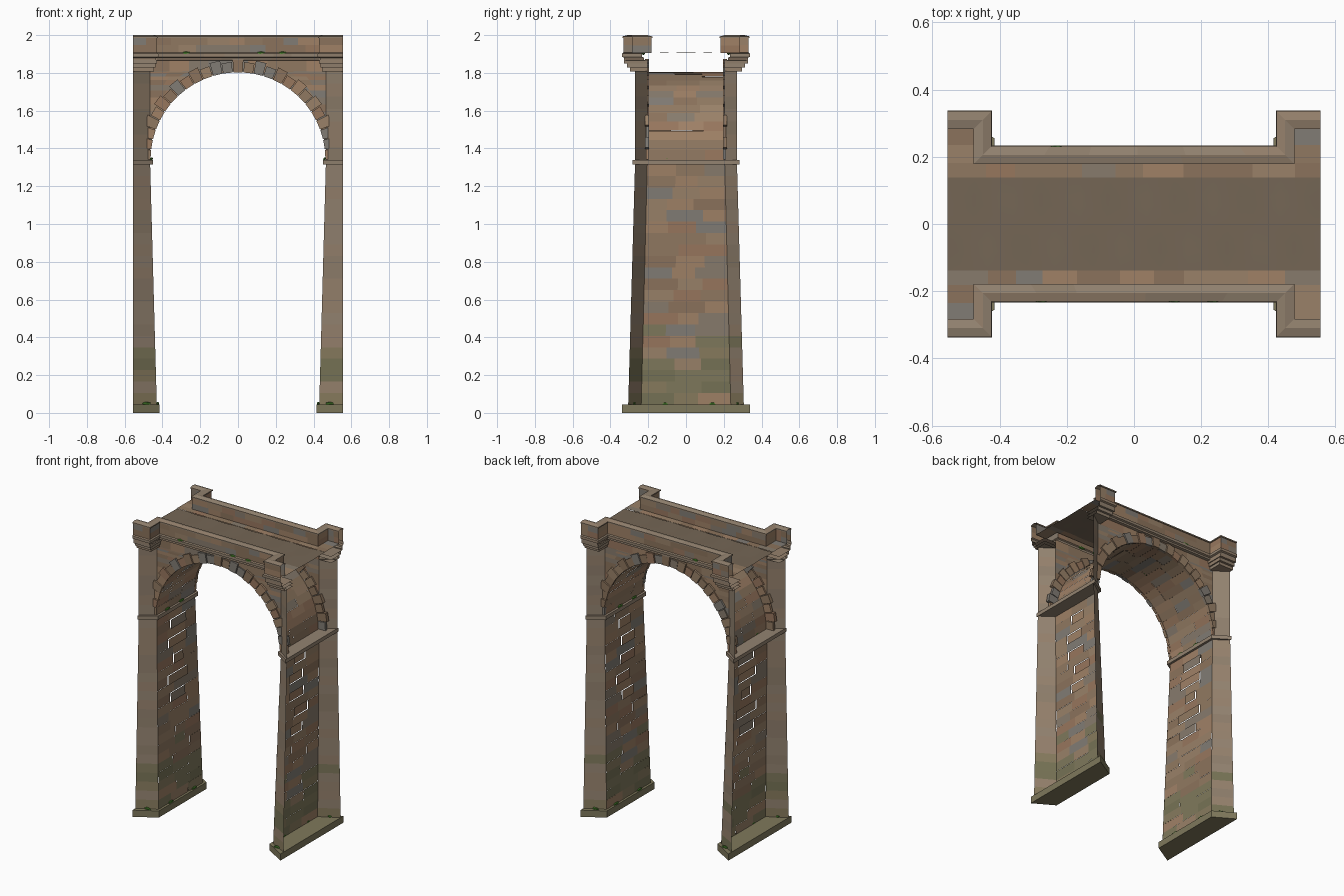
import bpy, math, random
from mathutils import Vector

if "Cube" in bpy.data.objects:
    bpy.data.objects.remove(bpy.data.objects["Cube"])

random.seed(4)
END = 0.555                      # open ends of the repeating span
RAD, SPRING = 0.465, 1.34        # arch radius and springing height

# Materials
def mat(name, r, g, b):
    m = bpy.data.materials.new(name)
    m.diffuse_color = tuple((c / 255) ** 2.2 for c in (r, g, b)) + (1,)
    m.use_nodes = True
    m.node_tree.nodes["Principled BSDF"].inputs["Base Color"].default_value = m.diffuse_color
    return m

STONE = [mat("stone_%d" % i, *c) for i, c in enumerate([
    (152, 128, 104), (143, 120, 97), (158, 128, 102), (134, 122, 108),
    (150, 118, 94), (128, 123, 116), (138, 114, 92)])]
PLAIN = [mat("dressed_%d" % i, *c) for i, c in enumerate([
    (146, 130, 112), (141, 125, 107), (148, 128, 108)])]
MOSSY = [mat("mossy_%d" % i, *c) for i, c in enumerate([
    (126, 120, 92), (134, 122, 94), (118, 114, 86)])]
ROAD = [mat("road_earth", 116, 102, 86)]
LEAF = [mat("tuft_green", 68, 120, 44)]
ALL = STONE + PLAIN + MOSSY + ROAD + LEAF


class Part:
    """Collects faces, each with a material and an outward direction."""
    def __init__(self, name):
        self.name, self.v, self.f, self.m = name, [], [], []

    def face(self, pts, out, pool):
        pts = [Vector(p) for p in pts]
        n = (pts[1] - pts[0]).cross(pts[2] - pts[0])
        if n.dot(Vector(out)) < 0:
            pts.reverse()
        self.f.append(range(len(self.v), len(self.v) + len(pts)))
        self.v += pts
        self.m.append(ALL.index(random.choice(pool)))

    def prism(self, plan, z0, z1, pool):
        c = sum((Vector((x, y, 0)) for x, y in plan), Vector()) / len(plan)
        self.face([(x, y, z1) for x, y in plan], (0, 0, 1), pool)
        self.face([(x, y, z0) for x, y in plan], (0, 0, -1), pool)
        for a, b in zip(plan, plan[1:] + plan[:1]):
            o = Vector(((a[0] + b[0]) / 2, (a[1] + b[1]) / 2, 0)) - c
            self.face([(*a, z0), (*b, z0), (*b, z1), (*a, z1)], o, pool)

    def build(self, weld=False):
        me = bpy.data.meshes.new(self.name)
        me.from_pydata(self.v, [], self.f)
        for m in ALL:
            me.materials.append(m)
        me.polygons.foreach_set("material_index", self.m)
        ob = bpy.data.objects.new(self.name, me)
        bpy.context.collection.objects.link(ob)
        return ob


def lerp(a, b, t):
    return a + (b - a) * t

def cuts(n, jitter=0.25):
    return [0] + [(i + random.uniform(-jitter, jitter)) / n for i in range(1, n)] + [1]

def tone(z, pool):
    return MOSSY if random.random() < 0.9 - z * 2 else pool

# Half piers: pointed footing, tapering shell, impost slab
for side, s in (("left", -1), ("right", 1)):
    foot, impost = Part(side + "_footing"), Part(side + "_impost")
    foot.prism([(s * 0.415, -0.255), (s * 0.415, 0.255), (s * END, 0.338), (s * END, -0.338)], 0, 0.045, MOSSY[:1])
    impost.prism([(s * 0.45, -0.215), (s * 0.45, 0.215), (s * END, 0.282), (s * END, -0.282)], 1.315, 1.34, PLAIN[:1])
    foot.build()
    impost.build()

    wall, cut = Part(side + "_pier_courses"), Part(side + "_pier_cutwaters")
    rows = 21
    for i in range(rows):
        t0, t1 = i / rows, (i + 1) / rows
        z0, z1 = lerp(0.045, 1.315, t0), lerp(0.045, 1.315, t1)
        x0, x1 = lerp(0.43, 0.465, t0), lerp(0.43, 0.465, t1)
        w0, w1 = lerp(0.237, 0.205, t0), lerp(0.237, 0.205, t1)
        e0, e1 = lerp(0.306, 0.27, t0), lerp(0.306, 0.27, t1)
        c = cuts(3)
        for k in range(3):
            d = 0.006 if (k == 1 and i % 2 and z0 > 0.6) else random.uniform(-0.001, 0.001)
            a, b = c[k] * 2 - 1, c[k + 1] * 2 - 1
            wall.face([(s * (x0 - d), a * w0, z0), (s * (x0 - d), b * w0, z0),
                       (s * (x1 - d), b * w1, z1), (s * (x1 - d), a * w1, z1)], (-s, 0, 0), tone(z0, STONE))
        for q in (-1, 1):
            cut.face([(s * x0, q * w0, z0), (s * END, q * e0, z0), (s * END, q * e1, z1), (s * x1, q * w1, z1)],
                     (0, q, 0), tone(z0, PLAIN))
    # Cutwaters carried straight up beside the arch
    for i in range(7):
        z0, z1 = lerp(1.34, 1.81, i / 7), lerp(1.34, 1.81, (i + 1) / 7)
        for q in (-1, 1):
            cut.face([(s * RAD, q * 0.205, z0), (s * END, q * 0.27, z0),
                      (s * END, q * 0.27, z1), (s * RAD, q * 0.205, z1)], (0, q, 0), PLAIN)
    wall.build()
    cut.build()

# Arch soffit in long courses
soffit = Part("arch_soffit")
N = 28
for i in range(N):
    a, b = math.pi * i / N, math.pi * (i + 1) / N
    c = cuts(3)
    for k in range(3):
        r = RAD + random.uniform(-0.001, 0.001)
        y0, y1 = lerp(-0.205, 0.205, c[k]), lerp(-0.205, 0.205, c[k + 1])
        p = [(r * math.cos(t), y, SPRING + r * math.sin(t)) for t, y in ((a, y0), (a, y1), (b, y1), (b, y0))]
        soffit.face(p, (-math.cos((a + b) / 2), 0, -math.sin((a + b) / 2)), STONE)
soffit.build()

# Spandrel walls and arch ring blocks on both faces
for name, q in (("front", -1), ("back", 1)):
    span, ring = Part(name + "_spandrel"), Part(name + "_arch_ring")
    R2, n = 0.468, 14
    for i in range(n):
        t0, t1 = math.pi / 2 * i / n, math.pi / 2 * (i + 1) / n
        za, zb = SPRING + R2 * math.sin(t0), SPRING + R2 * math.sin(t1)
        xa, xb = min(RAD, R2 * math.cos(t0)), R2 * math.cos(t1)
        bricks = max(1, round((RAD - xb) / 0.1))
        for s in (-1, 1):
            for k in range(bricks):
                u, v = k / bricks, (k + 1) / bricks
                span.face([(s * lerp(xa, RAD, u), q * 0.205, za), (s * lerp(xa, RAD, v), q * 0.205, za),
                           (s * lerp(xb, RAD, v), q * 0.205, zb), (s * lerp(xb, RAD, u), q * 0.205, zb)], (0, q, 0), STONE)
    top = SPRING + R2
    for k in range(9):
        u, v = lerp(-RAD, RAD, k / 9), lerp(-RAD, RAD, (k + 1) / 9)
        span.face([(u, q * 0.205, top), (v, q * 0.205, top), (v, q * 0.205, 1.87), (u, q * 0.205, 1.87)], (0, q, 0), STONE)
    span.build()
    blocks = 27
    for i in range(blocks):
        mid, h = math.pi * (i + 0.5) / blocks, math.pi / blocks * 0.46
        r0 = RAD - 0.002
        r1 = r0 + (0.07 if i % 2 else 0.055)
        p = [(r * math.cos(t), SPRING + r * math.sin(t)) for r, t in ((r0, mid - h), (r1, mid - h), (r1, mid + h), (r0, mid + h))]
        ya, yb = q * 0.195, q * (0.218 if i % 2 else 0.213)
        pool = [random.choice(STONE)]
        ring.face([(x, yb, z) for x, z in p], (0, q, 0), pool)
        ring.face([(x, ya, z) for x, z in p], (0, -q, 0), pool)
        cx, cz = sum(x for x, z in p) / 4, sum(z for x, z in p) / 4
        for a, b in zip(p, p[1:] + p[:1]):
            ring.face([(a[0], ya, a[1]), (b[0], ya, b[1]), (b[0], yb, b[1]), (a[0], yb, a[1])],
                      ((a[0] + b[0]) / 2 - cx, 0, (a[1] + b[1]) / 2 - cz), pool)
    ring.build()

# Parapet line steps outward into a refuge above each pier
def line(o, q):
    half = [(0.43 - o, 0.225 + o), (0.43 - o, 0.33 + o), (END, 0.33 + o)]
    return [Vector((x, q * y, 0)) for x, y in [(-a, b) for a, b in reversed(half)] + half]

def sweep(part, profile, q, counts, pool):
    """Sweep (offset, z) points along the parapet line, split into stones."""
    for (o0, z0), (o1, z1) in zip(profile, profile[1:]):
        A, B = line(o0, q), line(o1, q)
        for i, n in enumerate(counts):
            d = (A[i + 1] - A[i]).normalized()
            left = Vector((-d.y, d.x, 0)) * q
            out = left * (z1 - z0) * -1 + Vector((0, 0, o1 - o0))
            c = cuts(n)
            for u, v in zip(c, c[1:]):
                pts = [A[i].lerp(A[i + 1], u) + Vector((0, 0, z0)), A[i].lerp(A[i + 1], v) + Vector((0, 0, z0)),
                       B[i].lerp(B[i + 1], v) + Vector((0, 0, z1)), B[i].lerp(B[i + 1], u) + Vector((0, 0, z1))]
                part.face(pts, out, pool)

for name, q in (("front", -1), ("back", 1)):
    wall, cope, corn = Part(name + "_parapet"), Part(name + "_coping"), Part(name + "_cornice")
    sweep(wall, [(-0.043, 1.905), (-0.043, 1.945), (-0.043, 1.985)], q, (2, 1, 9, 1, 2), STONE)
    sweep(wall, [(0, 1.985), (0, 1.947), (0, 1.908)], q, (2, 1, 9, 1, 2), STONE)
    sweep(cope, [(-0.043, 1.985), (-0.047, 1.985), (-0.047, 1.993), (-0.02, 2.0), (0.006, 1.993), (0.006, 1.985), (0, 1.985)],
          q, (1, 1, 6, 1, 1), PLAIN)
    sweep(corn, [(0, 1.908), (0.008, 1.903), (0.008, 1.885), (-0.003, 1.88), (-0.003, 1.868), (-0.02, 1.865)], q, (1, 1, 7, 1, 1), PLAIN)
    wall.build()
    cope.build()
    corn.build()
    # Stepped corbels below each refuge, open at the tiling end
    corbel = Part(name + "_corbels")
    steps = [(0.43, 0.327, 1.85, 1.868), (0.436, 0.312, 1.828, 1.85), (0.445, 0.296, 1.808, 1.828)]
    for s in (-1, 1):
        for x, y, z0, z1 in steps:
            a, b, c, d = (s * x, q * 0.205), (s * x, q * y), (s * END, q * y), (s * END, q * 0.205)
            corbel.face([(*a, z0), (*b, z0), (*b, z1), (*a, z1)], (-s, 0, 0), PLAIN)
            corbel.face([(*b, z0), (*c, z0), (*c, z1), (*b, z1)], (0, q, 0), PLAIN)
            corbel.face([(*a, z0), (*b, z0), (*c, z0), (*d, z0)], (0, 0, -1), PLAIN)
    corbel.build()

    # Kerb stones and refuge floors
    kerb = Part(name + "_kerb")
    c = cuts(11)
    for u, v in zip(c, c[1:]):
        u, v = lerp(-END, END, u), lerp(-END, END, v)
        kerb.face([(u, q * 0.138, 1.908), (v, q * 0.138, 1.908), (v, q * 0.182, 1.908), (u, q * 0.182, 1.908)], (0, 0, 1), STONE)
    for s in (-1, 1):
        for y0, y1 in ((0.182, 0.235), (0.235, 0.287)):
            kerb.face([(s * 0.473, q * y0, 1.908), (s * END, q * y0, 1.908), (s * END, q * y1, 1.908), (s * 0.473, q * y1, 1.908)],
                      (0, 0, 1), STONE)
    kerb.build()

# Gently uneven road surface
bpy.ops.mesh.primitive_grid_add(x_subdivisions=28, y_subdivisions=10, size=1, location=(0, 0, 0))
road = bpy.context.object
road.name = "road_surface"
for v in road.data.vertices:
    x, y = v.co.x * 2 * END, v.co.y * 0.276
    v.co = (x, y, 1.906 + 0.0015 * math.sin(31 * x + 9 * y) * math.cos(22 * y))
road.data.materials.append(ROAD[0])
bpy.ops.object.shade_smooth_by_angle()

# Small plant tufts on ledges
spots = [(s * x, y, z) for s in (-1, 1) for x, y, z in (
    (0.425, -0.11, 0.045), (0.425, 0.14, 0.045), (0.485, -0.275, 0.045), (0.485, 0.275, 0.045),
    (0.458, -0.1, 1.34), (0.458, 0.05, 1.34))]
spots += [(x, -0.226, 1.9) for x in (-0.275, 0.12, 0.235)] + [(-0.23, 0.226, 1.9)]
for i, p in enumerate(spots):
    bpy.ops.mesh.primitive_ico_sphere_add(subdivisions=1, radius=1, location=(p[0], p[1], p[2] + 0.004))
    ob = bpy.context.object
    ob.name = "plant_tuft_%d" % (i + 1)
    along_y = abs(p[1]) < 0.2
    ob.scale = (0.008, 0.028, 0.01) if along_y else (0.026, 0.009, 0.01)
    ob.data.materials.append(LEAF[0])
